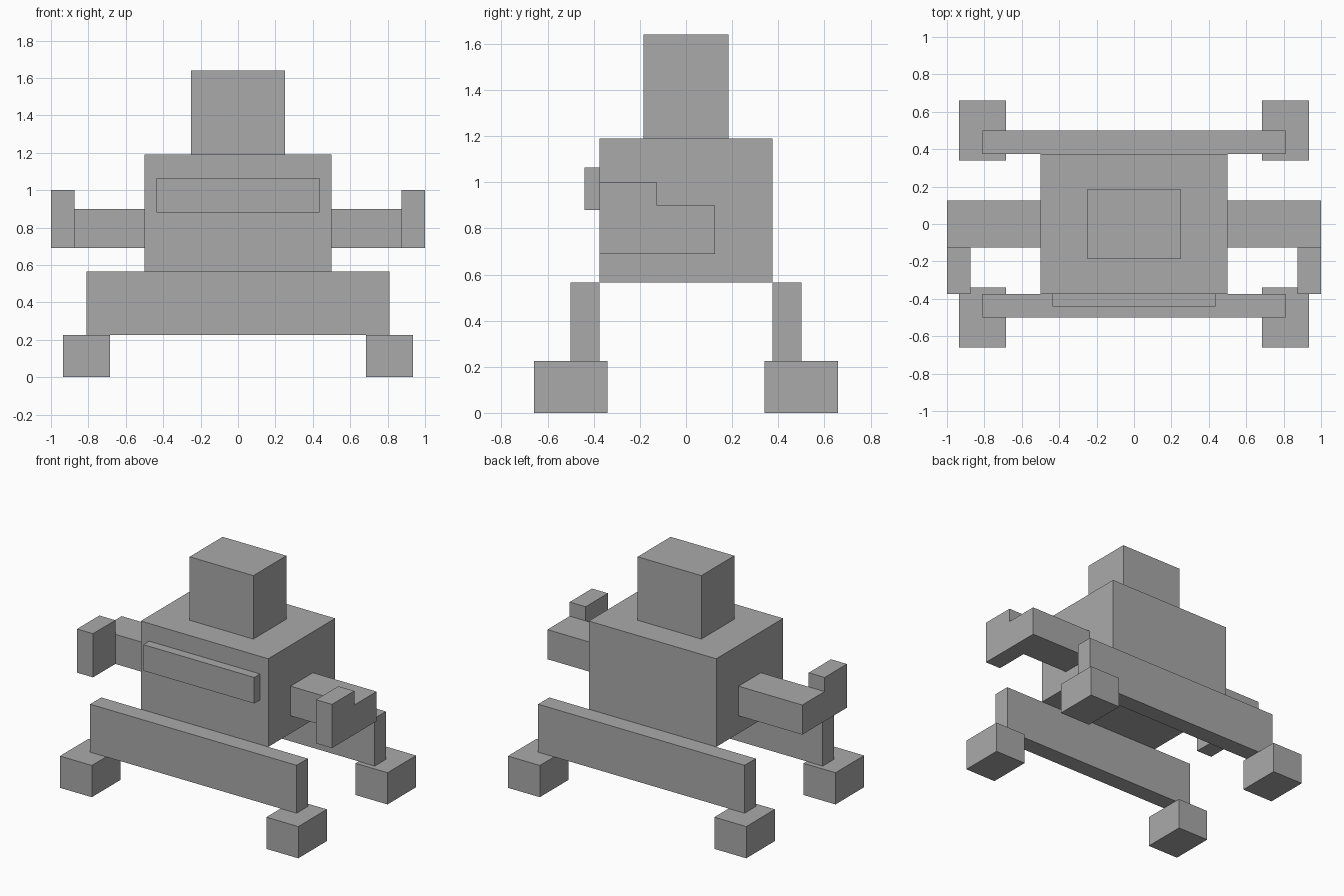
import bpy
import bmesh

cube = bpy.data.objects.get("Cube")
if cube:
    bpy.data.objects.remove(cube, do_unlink=True)

# Single flat material
GREY = (0.4, 0.4, 0.4, 1.0)
grey = bpy.data.materials.new("plain grey")
grey.use_nodes = True
grey.diffuse_color = GREY
grey.node_tree.nodes["Principled BSDF"].inputs["Base Color"].default_value = GREY


def box(name, x, y, z):
    """Add a box spanning the given (low, high) range on each axis."""
    bm = bmesh.new()
    bmesh.ops.create_cube(bm, size=1)
    for v in bm.verts:
        v.co = [span[1] if c > 0 else span[0] for c, span in zip(v.co, (x, y, z))]
    mesh = bpy.data.meshes.new(name)
    bm.to_mesh(mesh)
    bm.free()
    mesh.materials.append(grey)
    obj = bpy.data.objects.new(name, mesh)
    bpy.context.collection.objects.link(obj)
    return obj


def mirrored(span, sign):
    return tuple(sorted(sign * c for c in span))


# Body, head and chest plate
box("body", (-0.5, 0.5), (-0.375, 0.375), (0.565, 1.19))
box("head", (-0.25, 0.25), (-0.185, 0.185), (1.19, 1.64))
box("chest_plate", (-0.435, 0.435), (-0.44, -0.375), (0.88, 1.065))

# Arms with forward-reaching raised hands
for side, sx in (("left", 1), ("right", -1)):
    box(f"{side}_arm", mirrored((0.5, 1.0), sx), (-0.125, 0.125), (0.69, 0.9))
    box(f"{side}_hand", mirrored((0.875, 1.0), sx), (-0.375, -0.125), (0.69, 1.0))

# Leg beams front and back, each on two feet
for end, sy in (("front", -1), ("back", 1)):
    box(f"{end}_leg_beam", (-0.81, 0.81), mirrored((0.375, 0.5), sy), (0.225, 0.565))
    for side, sx in (("left", 1), ("right", -1)):
        box(f"{end}_{side}_foot", mirrored((0.685, 0.935), sx),
            mirrored((0.34, 0.66), sy), (0.0, 0.225))
